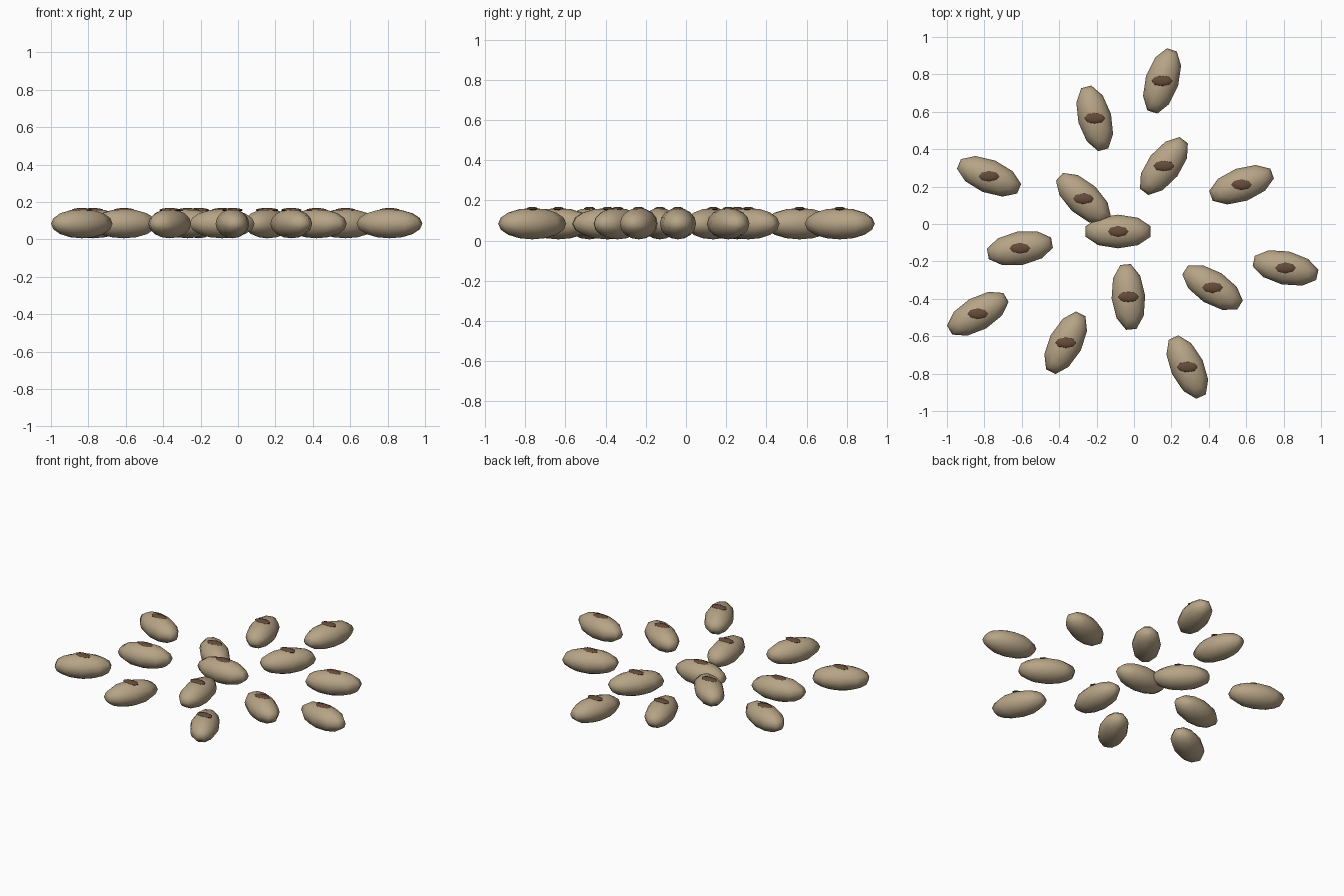
import bpy
import math

cube = bpy.data.objects.get("Cube")
if cube:
    bpy.data.objects.remove(cube, do_unlink=True)


def make_material(name, rgb):
    mat = bpy.data.materials.new(name)
    mat.use_nodes = True
    colour = (*rgb, 1.0)
    mat.diffuse_color = colour
    mat.node_tree.nodes["Principled BSDF"].inputs["Base Color"].default_value = colour
    return mat


SHELL = make_material("pale tan", (0.47, 0.37, 0.24))
EYE = make_material("dark brown", (0.13, 0.07, 0.04))


def ellipsoid(name, centre, radii, turn, segments, rings, mat):
    """Low-poly stretched sphere with soft shading, turned about z."""
    bpy.ops.mesh.primitive_uv_sphere_add(segments=segments, ring_count=rings,
                                         radius=1, location=centre)
    obj = bpy.context.object
    obj.name = name
    obj.scale = radii
    obj.rotation_euler.z = turn
    bpy.ops.object.transform_apply(location=False, rotation=True, scale=True)
    obj.data.materials.append(mat)
    bpy.ops.object.shade_smooth_by_angle(angle=math.radians(60))
    return obj


# Bean positions, spiralling outwards from the middle
SPOTS = [(-0.085, -0.04), (-0.27, 0.135), (-0.03, -0.39), (0.16, 0.31),
         (-0.61, -0.13), (0.42, -0.34), (-0.21, 0.565), (-0.365, -0.635),
         (0.575, 0.21), (-0.775, 0.255), (0.15, 0.765), (-0.835, -0.48),
         (0.81, -0.235), (0.285, -0.765)]
# Spiral step of each bean; each one points away from the middle
GOLDEN = math.radians(137.508)
STEPS = [0, 1, 2, 3, 4, 5, 6, 7, 8, 9, 11, 12, 13, 10]

for (x, y), step in zip(SPOTS, STEPS):
    # Plump body lying flat
    ellipsoid("bean_body", (x, y, 0.084), (0.183, 0.09, 0.078),
              step * GOLDEN, 10, 8, SHELL)
    # Small flat eye on top, always lying along x
    ellipsoid("bean_eye", (x, y, 0.157), (0.056, 0.029, 0.011),
              0, 8, 6, EYE)
